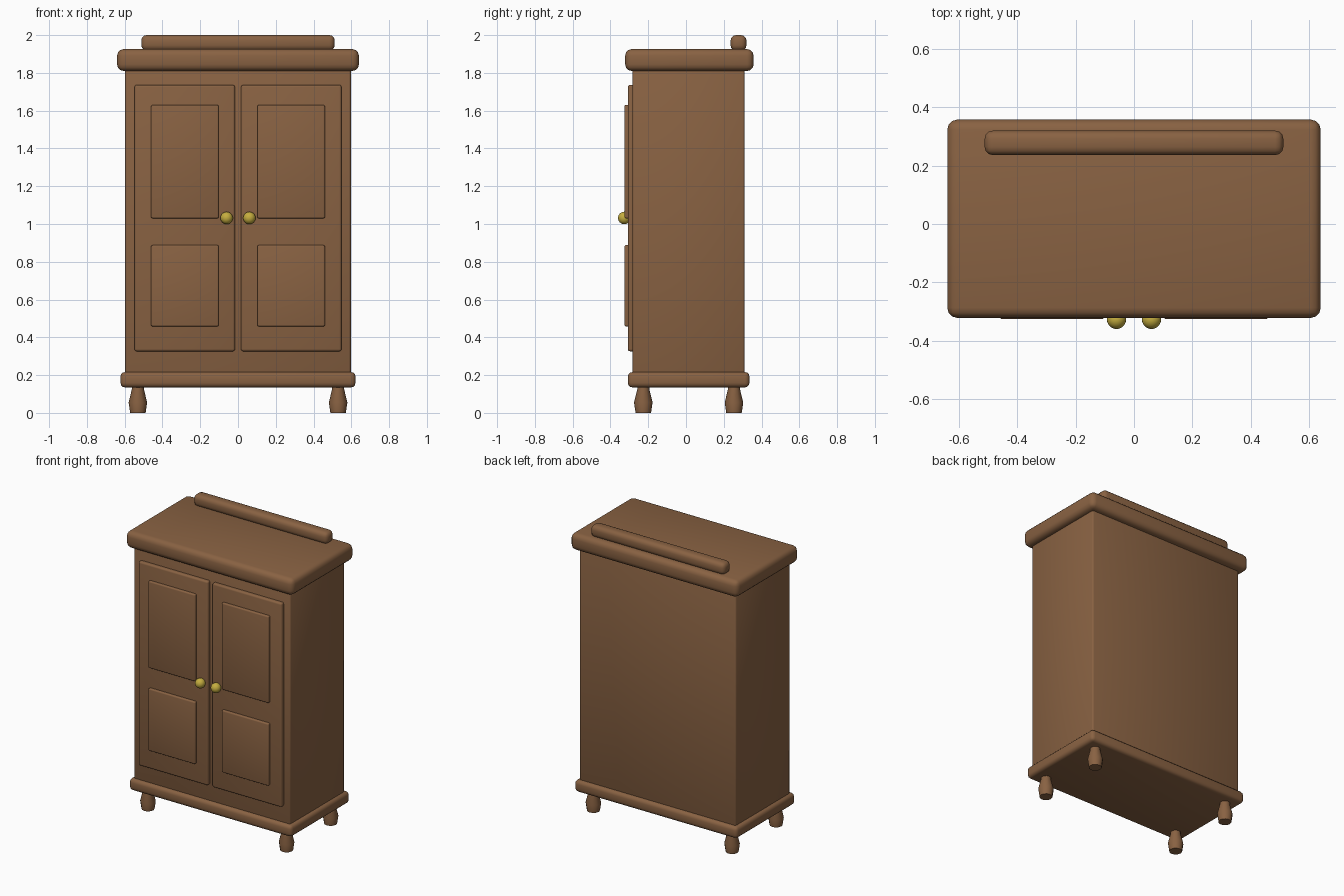
import bpy, bmesh, math
from mathutils import Matrix

if "Cube" in bpy.data.objects:
    bpy.data.objects.remove(bpy.data.objects["Cube"])


def material(name, rgb):
    m = bpy.data.materials.new(name)
    m.diffuse_color = (*rgb, 1)
    m.use_nodes = True
    m.node_tree.nodes["Principled BSDF"].inputs["Base Color"].default_value = m.diffuse_color
    return m


WOOD = material("brown wood", (0.25, 0.122, 0.055))
BRASS = material("brass", (0.56, 0.42, 0.05))


def finish(name, bm, mat):
    bmesh.ops.recalc_face_normals(bm, faces=bm.faces)
    me = bpy.data.meshes.new(name)
    bm.to_mesh(me)
    bm.free()
    me.materials.append(mat)
    ob = bpy.data.objects.new(name, me)
    bpy.context.collection.objects.link(ob)
    for p in me.polygons:
        p.use_smooth = True
    return ob


def box(name, x, y, z, bevel, segments=3):
    """Rounded box from (min, max) ranges."""
    bm = bmesh.new()
    size = [b - a for a, b in (x, y, z)]
    mid = [(a + b) / 2 for a, b in (x, y, z)]
    bmesh.ops.create_cube(bm, size=1, matrix=Matrix.Translation(mid) @ Matrix.Diagonal((*size, 1)))
    bmesh.ops.bevel(bm, geom=bm.edges[:], offset=bevel, segments=segments,
                    profile=0.5, affect='EDGES')
    return finish(name, bm, WOOD)


def turned(name, x, y, profile, sides=12):
    """Lathed part from (radius, z) rings with flat end caps."""
    bm = bmesh.new()
    rings = []
    for r, z in profile:
        rings.append([bm.verts.new((x + r * math.cos(2 * math.pi * i / sides),
                                    y + r * math.sin(2 * math.pi * i / sides), z))
                      for i in range(sides)])
    for a, b in zip(rings, rings[1:]):
        for i in range(sides):
            j = (i + 1) % sides
            bm.faces.new((a[i], a[j], b[j], b[i]))
    bm.faces.new(rings[0])
    bm.faces.new(rings[-1])
    ob = finish(name, bm, WOOD)
    bpy.context.view_layer.objects.active = ob
    ob.select_set(True)
    bpy.ops.object.shade_smooth_by_angle(angle=math.radians(40))
    ob.select_set(False)


# Carcass, plinth, cornice and back rail
box("cabinet_body", (-0.597, 0.597), (-0.283, 0.31), (0.17, 1.86), 0.01, 2)
box("plinth", (-0.622, 0.622), (-0.308, 0.336), (0.135, 0.216), 0.024)
box("cornice", (-0.64, 0.64), (-0.322, 0.358), (1.81, 1.926), 0.035)
box("back_rail", (-0.512, 0.512), (0.236, 0.32), (1.918, 2.0), 0.028)


def span(s, a, b):
    return tuple(sorted((s * a, s * b)))


for side, s in (("left", -1), ("right", 1)):
    # Door with two raised panels
    box(f"{side}_door", span(s, 0.016, 0.548), (-0.308, -0.27), (0.326, 1.736), 0.012)
    box(f"{side}_upper_panel", span(s, 0.102, 0.46), (-0.326, -0.295), (1.03, 1.63), 0.008)
    box(f"{side}_lower_panel", span(s, 0.102, 0.46), (-0.326, -0.295), (0.458, 0.888), 0.008)
    # Round knob
    bm = bmesh.new()
    bmesh.ops.create_uvsphere(bm, u_segments=20, v_segments=12, radius=0.033,
                              matrix=Matrix.Translation((s * 0.06, -0.327, 1.032)))
    finish(f"{side}_knob", bm, BRASS)
    # Turned feet
    for end, y in (("front", -0.226), ("back", 0.254)):
        turned(f"{side}_{end}_foot", s * 0.53, y,
               [(0.041, 0), (0.049, 0.055), (0.032, 0.125), (0.032, 0.15)])
